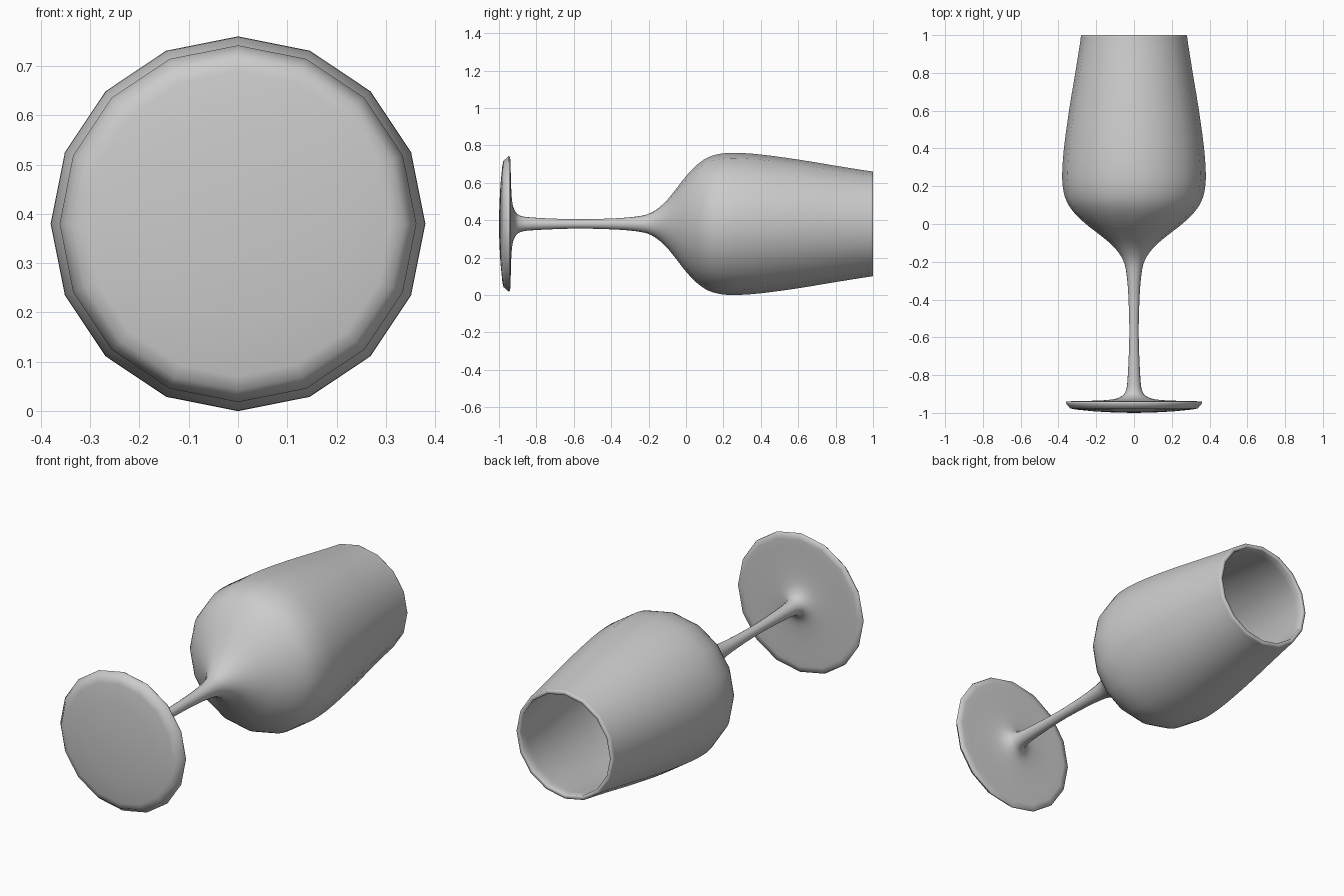
import bpy, bmesh, math

if "Cube" in bpy.data.objects:
    bpy.data.objects.remove(bpy.data.objects["Cube"])

SIDES = 16
R_MAX = 0.38          # bowl radius = height of the axis above z = 0


def smooth_path(pts, steps=3):
    """Catmull-Rom curve through (y, radius) points."""
    out = []
    for i in range(len(pts) - 1):
        a, b = pts[max(i - 1, 0)], pts[i]
        c, d = pts[i + 1], pts[min(i + 2, len(pts) - 1)]
        for k in range(steps):
            t = k / steps
            out.append(tuple(
                0.5 * (2 * q + (r - p) * t + (2 * p - 5 * q + 4 * r - s) * t**2
                       + (3 * q - p - 3 * r + s) * t**3)
                for p, q, r, s in zip(a, b, c, d)))
    return out + [pts[-1]]


def lathe(name, profile):
    """Revolve (y, radius) points around the horizontal axis; both ends close at a pole."""
    bm = bmesh.new()
    rings = []
    for y, r in profile:
        if r == 0:
            rings.append([bm.verts.new((0, y, R_MAX))] * SIDES)
        else:
            rings.append([bm.verts.new((r * math.cos(2 * math.pi * i / SIDES), y,
                                        R_MAX + r * math.sin(2 * math.pi * i / SIDES)))
                          for i in range(SIDES)])
    for a, b in zip(rings, rings[1:]):
        for i in range(SIDES):
            j = (i + 1) % SIDES
            bm.faces.new(list(dict.fromkeys((a[i], a[j], b[j], b[i]))))
    bmesh.ops.recalc_face_normals(bm, faces=bm.faces)
    for f in bm.faces:
        f.smooth = True
    mesh = bpy.data.meshes.new(name)
    bm.to_mesh(mesh)
    bm.free()
    ob = bpy.data.objects.new(name, mesh)
    bpy.context.collection.objects.link(ob)
    return ob


# Underside and edge of the foot
foot = [(-1.0, 0), (-0.998, 0.1), (-0.992, 0.21), (-0.982, 0.31), (-0.976, 0.338),
        (-0.965, 0.346), (-0.948, 0.362), (-0.941, 0.359)]

# Top of the foot, stem and outside of the bowl
outside = smooth_path([
    (-0.938, 0.33), (-0.935, 0.2), (-0.928, 0.11), (-0.912, 0.066), (-0.885, 0.044),
    (-0.82, 0.034), (-0.6, 0.025), (-0.4, 0.029), (-0.27, 0.039), (-0.19, 0.058),
    (-0.12, 0.108), (-0.06, 0.178), (0.0, 0.255), (0.06, 0.317), (0.12, 0.357),
    (0.19, 0.376), (0.27, 0.38), (0.4, 0.371), (0.6, 0.344), (0.8, 0.311),
    (0.95, 0.287), (0.995, 0.281)])

# Rounded rim and inside of the bowl
rim = [(1.0, 0.278), (1.0, 0.262), (0.995, 0.259)]
inside = smooth_path([
    (0.95, 0.264), (0.8, 0.288), (0.6, 0.321), (0.4, 0.348), (0.27, 0.357),
    (0.19, 0.352), (0.12, 0.331), (0.06, 0.289), (0.0, 0.222), (-0.05, 0.145),
    (-0.085, 0.07), (-0.095, 0)])

lathe("wine_glass", foot + outside + rim + inside)
